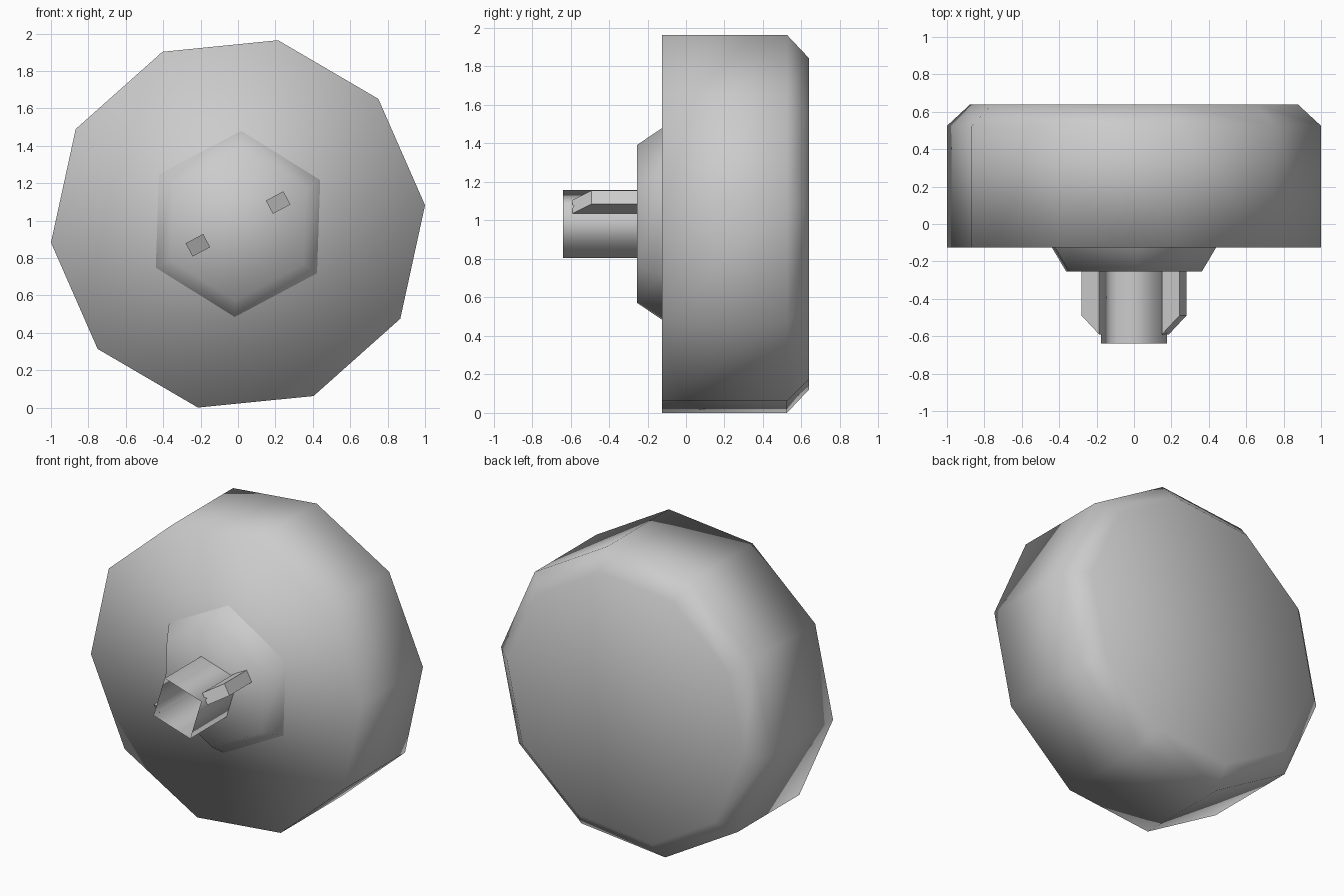
import bpy, bmesh
from math import sin, cos, radians, pi

CENTRE_Z = 0.982

if "Cube" in bpy.data.objects:
    bpy.data.objects.remove(bpy.data.objects["Cube"], do_unlink=True)

grey = bpy.data.materials.new("plain_grey")
grey.use_nodes = True
colour = (0.6, 0.6, 0.6, 1)
grey.diffuse_color = colour
grey.node_tree.nodes["Principled BSDF"].inputs["Base Color"].default_value = colour


def finish(name, bm, smooth):
    """Turn a bmesh into a named object."""
    bmesh.ops.recalc_face_normals(bm, faces=bm.faces)
    for face in bm.faces:
        face.smooth = smooth
    mesh = bpy.data.meshes.new(name)
    bm.to_mesh(mesh)
    bm.free()
    mesh.materials.append(grey)
    obj = bpy.data.objects.new(name, mesh)
    bpy.context.collection.objects.link(obj)
    return obj


def loft(name, sides, turn, profile, caps=(True, True)):
    """Polygonal rings along y, given as (radius, y) from front to back."""
    bm = bmesh.new()
    rings = []
    for radius, y in profile:
        angles = [radians(turn) + 2 * pi * i / sides for i in range(sides)]
        rings.append([bm.verts.new((radius * cos(a), y, CENTRE_Z + radius * sin(a)))
                      for a in angles])
    for a, b in zip(rings, rings[1:]):
        for i in range(sides):
            j = (i + 1) % sides
            bm.faces.new((a[i], a[j], b[j], b[i]))
    for ring, wanted in zip((rings[0], rings[-1]), caps):
        if wanted:
            bm.faces.new(ring)
    return finish(name, bm, True)


def fin(name, turn):
    """Radial rib on the stem with a slanted front end."""
    a = radians(turn)
    outline = [(0.19, -0.25), (0.19, -0.59), (0.296, -0.49), (0.296, -0.25)]
    bm = bmesh.new()
    sides = []
    for t in (-0.04, 0.04):
        sides.append([bm.verts.new((r * cos(a) - t * sin(a), y,
                                    CENTRE_Z + r * sin(a) + t * cos(a)))
                      for r, y in outline])
    for side in sides:
        bm.faces.new(side)
    for i in range(4):
        j = (i + 1) % 4
        bm.faces.new((sides[0][i], sides[0][j], sides[1][j], sides[1][i]))
    return finish(name, bm, False)


# Ten-sided knob with a chamfered back rim
loft("knob_body", 10, 5.7, [(1.005, -0.125), (1.005, 0.525), (0.88, 0.64)])

# Tapered six-sided collar
loft("collar", 6, 28, [(0.41, -0.255), (0.498, -0.125)], caps=(True, False))

# Open square tube with two opposite ribs
loft("stem_tube", 4, 28, [(0.2, -0.64), (0.2, -0.255)], caps=(False, False))
fin("right_fin", 208)
fin("left_fin", 28)
